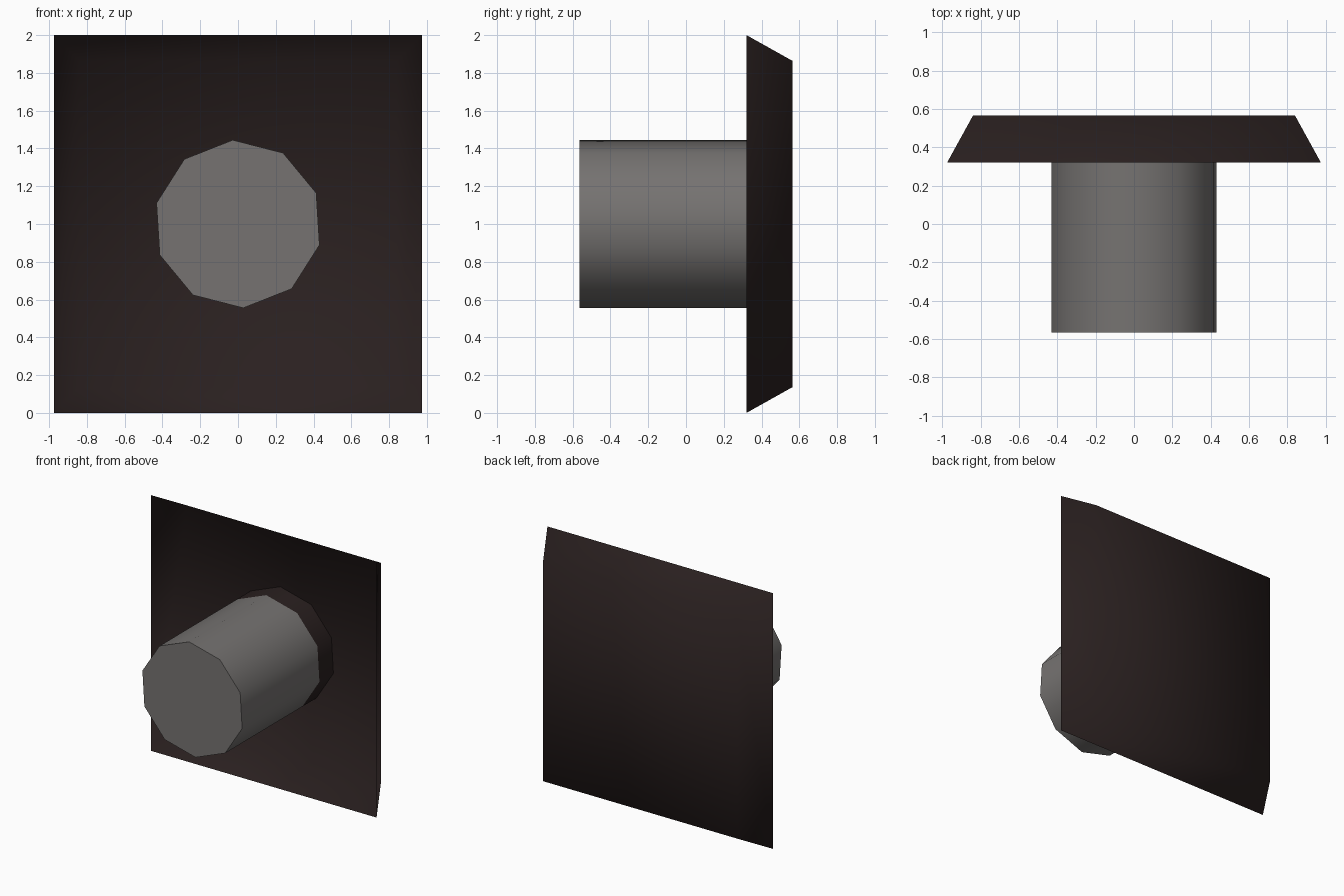
import bpy, bmesh, math

if "Cube" in bpy.data.objects:
    bpy.data.objects.remove(bpy.data.objects["Cube"])


def material(name, rgb):
    m = bpy.data.materials.new(name)
    m.diffuse_color = (*rgb, 1.0)
    m.use_nodes = True
    m.node_tree.nodes["Principled BSDF"].inputs["Base Color"].default_value = m.diffuse_color
    return m


def add_object(name, bm, mats):
    mesh = bpy.data.meshes.new(name)
    bm.to_mesh(mesh)
    bm.free()
    for m in mats:
        mesh.materials.append(m)
    obj = bpy.data.objects.new(name, mesh)
    bpy.context.collection.objects.link(obj)
    return obj


dark_brown = material("dark brown", (0.023, 0.0145, 0.0142))
warm_grey = material("warm grey", (0.18, 0.171, 0.166))

FRONT_Y, RIM_Y, COLLAR_Y, BACK_Y = -0.565, 0.32, 0.39, 0.565

# Wall plate: a shallow hollow tray, open at the front and narrower at the back
bm = bmesh.new()
bmesh.ops.create_cube(bm, size=2)
open_side = [f for f in bm.faces if f.normal.y < -0.5]
bmesh.ops.delete(bm, geom=open_side, context='FACES_ONLY')
for v in bm.verts:
    back = v.co.y > 0
    v.co.x *= 0.84 if back else 0.975
    v.co.z = 1 + v.co.z * (0.863 if back else 1.0)
    v.co.y = BACK_Y if back else RIM_Y
bm.normal_update()
for f in bm.faces:
    f.smooth = True
add_object("wall_plate", bm, [dark_brown])

# Post: ten-sided cylinder running into the tray, with a brown collar at its foot
SIDES, RADIUS, START = 10, 0.4455, math.radians(-14.4)
bm = bmesh.new()
rings = []
for y in (FRONT_Y, COLLAR_Y, BACK_Y - 0.002):
    angles = [START + math.tau * i / SIDES for i in range(SIDES)]
    rings.append([bm.verts.new((RADIUS * math.cos(a), y, 1 + RADIUS * math.sin(a)))
                  for a in angles])
bm.faces.new(rings[0])
for k in range(2):
    for i in range(SIDES):
        j = (i + 1) % SIDES
        f = bm.faces.new((rings[k][j], rings[k][i], rings[k + 1][i], rings[k + 1][j]))
        f.material_index = k
bmesh.ops.recalc_face_normals(bm, faces=bm.faces)
post = add_object("post", bm, [warm_grey, dark_brown])
bpy.context.view_layer.objects.active = post
post.select_set(True)
bpy.ops.object.shade_smooth_by_angle(angle=math.radians(45))
